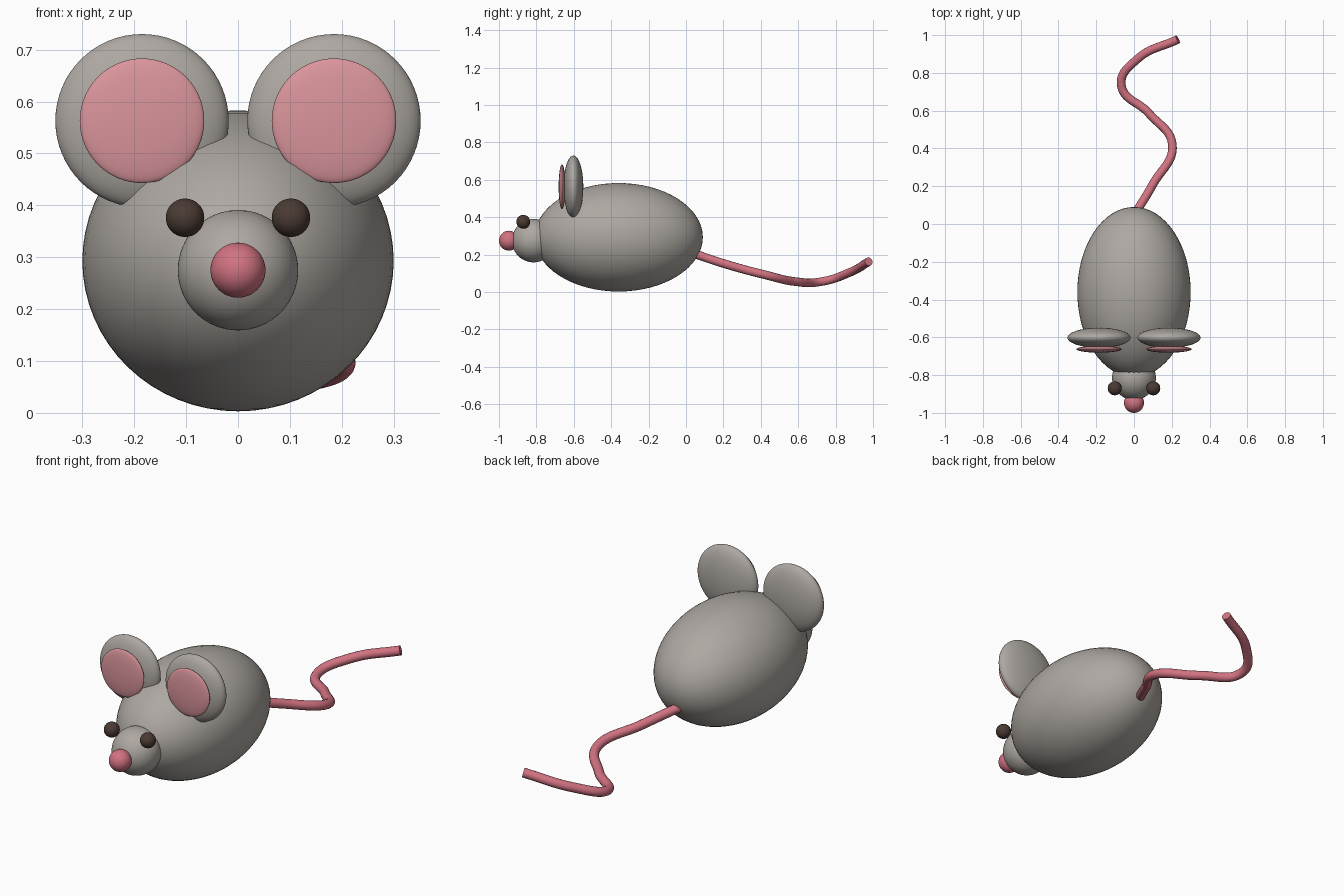
import bpy

if "Cube" in bpy.data.objects:
    bpy.data.objects.remove(bpy.data.objects["Cube"])


def material(name, rgb):
    mat = bpy.data.materials.new(name)
    mat.use_nodes = True
    color = (*rgb, 1.0)
    mat.diffuse_color = color
    bsdf = mat.node_tree.nodes["Principled BSDF"]
    bsdf.inputs["Base Color"].default_value = color
    bsdf.inputs["Roughness"].default_value = 0.7
    return mat


grey = material("warm grey fur", (0.42, 0.39, 0.36))
pink = material("rose pink", (0.64, 0.17, 0.22))
light_pink = material("soft ear pink", (0.70, 0.30, 0.33))
brown = material("dark brown", (0.07, 0.043, 0.033))


def ellipsoid(name, center, radii, mat):
    bpy.ops.mesh.primitive_uv_sphere_add(segments=64, ring_count=32, radius=1, location=center)
    obj = bpy.context.object
    obj.name = name
    obj.scale = radii
    bpy.ops.object.transform_apply(location=False, rotation=False, scale=True)
    bpy.ops.object.shade_smooth()
    obj.data.materials.append(mat)
    return obj


# Body, muzzle and nose
ellipsoid("body", (0, -0.36, 0.293), (0.30, 0.45, 0.29), grey)
ellipsoid("muzzle", (0, -0.815, 0.275), (0.116, 0.116, 0.116), grey)
ellipsoid("nose", (0, -0.947, 0.275), (0.053, 0.053, 0.053), pink)

# Ears and eyes on both sides
for side, s in (("left", 1), ("right", -1)):
    ellipsoid(side + "_ear", (s * 0.185, -0.602, 0.563), (0.167, 0.053, 0.167), grey)
    ellipsoid(side + "_inner_ear", (s * 0.185, -0.663, 0.563), (0.12, 0.018, 0.12), light_pink)
    ellipsoid(side + "_eye", (s * 0.102, -0.87, 0.376), (0.037, 0.037, 0.037), brown)

# Tail: a round tube along a winding path
path = [(-0.01, 0.03, 0.21), (0.10, 0.21, 0.15), (0.203, 0.42, 0.093),
        (0.08, 0.585, 0.056), (-0.067, 0.735, 0.058),
        (0.02, 0.875, 0.105), (0.232, 0.977, 0.163)]
curve = bpy.data.curves.new("tail", "CURVE")
curve.dimensions = "3D"
curve.bevel_depth = 0.023
curve.bevel_resolution = 5
curve.resolution_u = 16
curve.use_fill_caps = True
spline = curve.splines.new("BEZIER")
spline.bezier_points.add(len(path) - 1)
for point, co in zip(spline.bezier_points, path):
    point.co = co
    point.handle_left_type = point.handle_right_type = "AUTO"
tail = bpy.data.objects.new("tail", curve)
bpy.context.collection.objects.link(tail)
curve.materials.append(pink)

# Turn the tube into a mesh with crisp end caps
bpy.ops.object.select_all(action="DESELECT")
tail.select_set(True)
bpy.context.view_layer.objects.active = tail
bpy.ops.object.convert(target="MESH")
bpy.ops.object.shade_smooth_by_angle()
